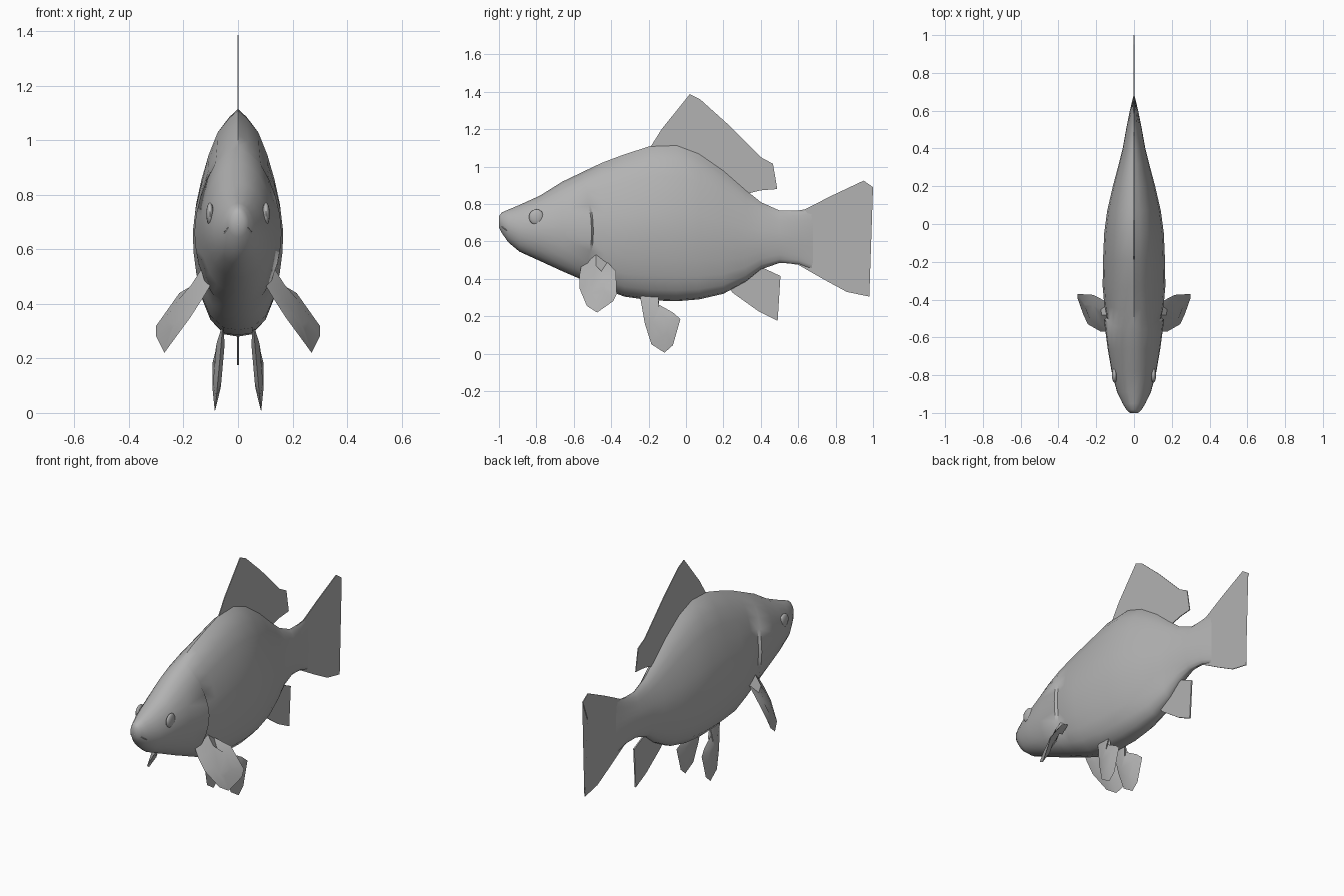
import bpy, bmesh, math
from mathutils import Vector

if "Cube" in bpy.data.objects:
    bpy.data.objects.remove(bpy.data.objects["Cube"])

grey = bpy.data.materials.new("fish grey")
grey.diffuse_color = (0.45, 0.45, 0.45, 1)
grey.use_nodes = True
grey.node_tree.nodes["Principled BSDF"].inputs["Base Color"].default_value = grey.diffuse_color


def finish(name, bm, angle=35):
    bmesh.ops.recalc_face_normals(bm, faces=bm.faces)
    me = bpy.data.meshes.new(name)
    bm.to_mesh(me)
    bm.free()
    me.materials.append(grey)
    ob = bpy.data.objects.new(name, me)
    bpy.context.collection.objects.link(ob)
    bpy.ops.object.select_all(action='DESELECT')
    ob.select_set(True)
    bpy.context.view_layer.objects.active = ob
    bpy.ops.object.shade_smooth_by_angle(angle=math.radians(angle))
    return ob


# Body rings: y, top z, bottom z, half width, gill bulge, gill step
RINGS = [(-1.0, .735, .675, .022, 0, 0), (-.985, .755, .645, .04, 0, 0),
         (-.95, .77, .595, .062, 0, 0), (-.89, .795, .545, .092, 0, 0),
         (-.78, .845, .495, .122, 0, 0), (-.66, .92, .44, .142, 0, 0),
         (-.555, .97, .395, .162, .05, 0), (-.545, .975, .39, .162, .05, .1),
         (-.45, 1.02, .35, .163, .02, .03), (-.33, 1.065, .305, .166, 0, 0),
         (-.19, 1.11, .285, .164, 0, 0), (-.05, 1.115, .28, .158, 0, 0),
         (.07, 1.07, .29, .142, 0, 0), (.2, .98, .32, .112, 0, 0),
         (.32, .875, .385, .08, 0, 0), (.4, .81, .45, .06, 0, 0),
         (.5, .765, .485, .042, 0, 0), (.6, .765, .48, .022, 0, 0),
         (.68, .78, .45, .003, 0, 0)]
# Cross-section: height fraction, half width fraction
SECTION = [(1, 0), (.965, .2), (.9, .46), (.8, .66), (.69, .82), (.58, .94), (.47, 1),
           (.37, .98), (.27, .92), (.16, .8), (.07, .62), (.01, .32), (0, 0)]


def make_body():
    bm = bmesh.new()
    loops = []
    for y, top, bot, w, bulge, step in RINGS:
        head = min(1, max(0, (-.35 - y) / .4))
        right, left = [], []
        for t, f in SECTION:
            rounded = math.sqrt(max(0, 1 - (2 * t - 1) ** 2))
            f = f + (rounded * .97 - f) * head * .8
            b = max(0, 1 - ((t - .45) / .45) ** 2)
            x, yy, z = w * f * (1 - step * b), y + bulge * b, bot + (top - bot) * t
            right.append(bm.verts.new((x, yy, z)))
            if 0 < t < 1:
                left.append(bm.verts.new((-x, yy, z)))
        loops.append(right + left[::-1])
    n = len(loops[0])
    for a, b in zip(loops, loops[1:]):
        for i in range(n):
            j = (i + 1) % n
            bm.faces.new((a[i], a[j], b[j], b[i]))
    bm.faces.new(loops[0])
    bm.faces.new(loops[-1])
    return finish("body", bm, 50)


def flat_fin(name, outline, thick=.005):
    """Thin upright fin on the centre plane from a (y, z) outline."""
    bm = bmesh.new()
    a, b = [[bm.verts.new((s * thick / 2, y, z)) for y, z in outline] for s in (-1, 1)]
    bm.faces.new(a)
    bm.faces.new(b[::-1])
    for i in range(len(a)):
        j = (i + 1) % len(a)
        bm.faces.new((a[i], a[j], b[j], b[i]))
    bmesh.ops.triangulate(bm, faces=[f for f in bm.faces if len(f.verts) > 4])
    return finish(name, bm)


def paired_fin(name, outline, thick):
    """Lens-shaped fin from a 3D outline, mirrored to both sides."""
    pts = [Vector(p) for p in outline]
    mid = sum(pts, Vector()) / len(pts)
    normal = Vector()
    for p, q in zip(pts, pts[1:] + pts[:1]):
        normal += (p - mid).cross(q - mid)
    normal.normalize()
    for side, s in (("left", -1), ("right", 1)):
        bm = bmesh.new()
        flip = lambda p: Vector((p.x * s, p.y, p.z))
        rim = [bm.verts.new(flip(p)) for p in pts]
        for d in (-1, 1):
            off = normal * thick / 2 * d
            inner = [bm.verts.new(flip(mid + (p - mid) * .5 + off)) for p in pts]
            for i in range(len(rim)):
                j = (i + 1) % len(rim)
                bm.faces.new((rim[i], rim[j], inner[j], inner[i]))
            bm.faces.new(inner)
        finish(side + "_" + name, bm, 40)


make_body()

# Centre fins
flat_fin("dorsal_fin", [(-.19, 1.105), (-.13, 1.2), (.02, 1.387), (.075, 1.36), (.22, 1.23),
                        (.4, 1.05), (.465, 1.015), (.488, .88), (.4, .873), (.34, .858),
                        (.28, .8), (0, .95), (-.15, 1.0)])
flat_fin("tail_fin", [(.5, .755), (.63, .768), (.77, .84), (.95, .925), (1, .89), (.89, .605),
                      (.96, .42), (.98, .305), (.86, .33), (.74, .395), (.6, .475), (.5, .49)])
flat_fin("anal_fin", [(.22, .36), (.25, .325), (.39, .225), (.49, .175), (.505, .415),
                      (.43, .45), (.39, .47)], .008)

# Paired fins
paired_fin("pectoral_fin", [(.1, -.56, .47), (.12, -.48, .55), (.13, -.42, .49),
                            (.215, -.375, .44), (.3, -.37, .32), (.3, -.39, .28),
                            (.27, -.475, .22), (.245, -.53, .255), (.175, -.57, .35),
                            (.13, -.57, .42)], .028)
paired_fin("pelvic_fin", [(.055, -.25, .33), (.07, -.22, .16), (.08, -.185, .05),
                          (.085, -.115, .005), (.085, -.07, .045), (.085, -.03, .185),
                          (.075, -.07, .22), (.065, -.15, .265), (.055, -.15, .33)], .03)

# Eyes: shallow bulges on the sides of the head
for side, s in (("left", -1), ("right", 1)):
    bm = bmesh.new()
    bmesh.ops.create_uvsphere(bm, u_segments=14, v_segments=8, radius=1)
    for v in bm.verts:
        v.co = Vector((s * .103 + v.co.x * .014, -.8 + v.co.y * .04, .73 + v.co.z * .042))
    finish(side + "_eye", bm, 60)

# Mouth: a thick upper lip arched over the snout
bm = bmesh.new()
rings = []
for i in range(9):
    a = math.pi * i / 8
    c = Vector((.045 * math.cos(a), -.94 - .05 * math.sin(a), .645 + .045 * math.sin(a)))
    out = Vector((math.cos(a), -math.sin(a), 0))
    rings.append([bm.verts.new(c + out * .011 * math.cos(k * math.pi / 3)
                               + Vector((0, 0, .011 * math.sin(k * math.pi / 3)))) for k in range(6)])
for p, q in zip(rings, rings[1:]):
    for k in range(6):
        m = (k + 1) % 6
        bm.faces.new((p[k], p[m], q[m], q[k]))
bm.faces.new(rings[0])
bm.faces.new(rings[-1])
finish("lip", bm, 60)
